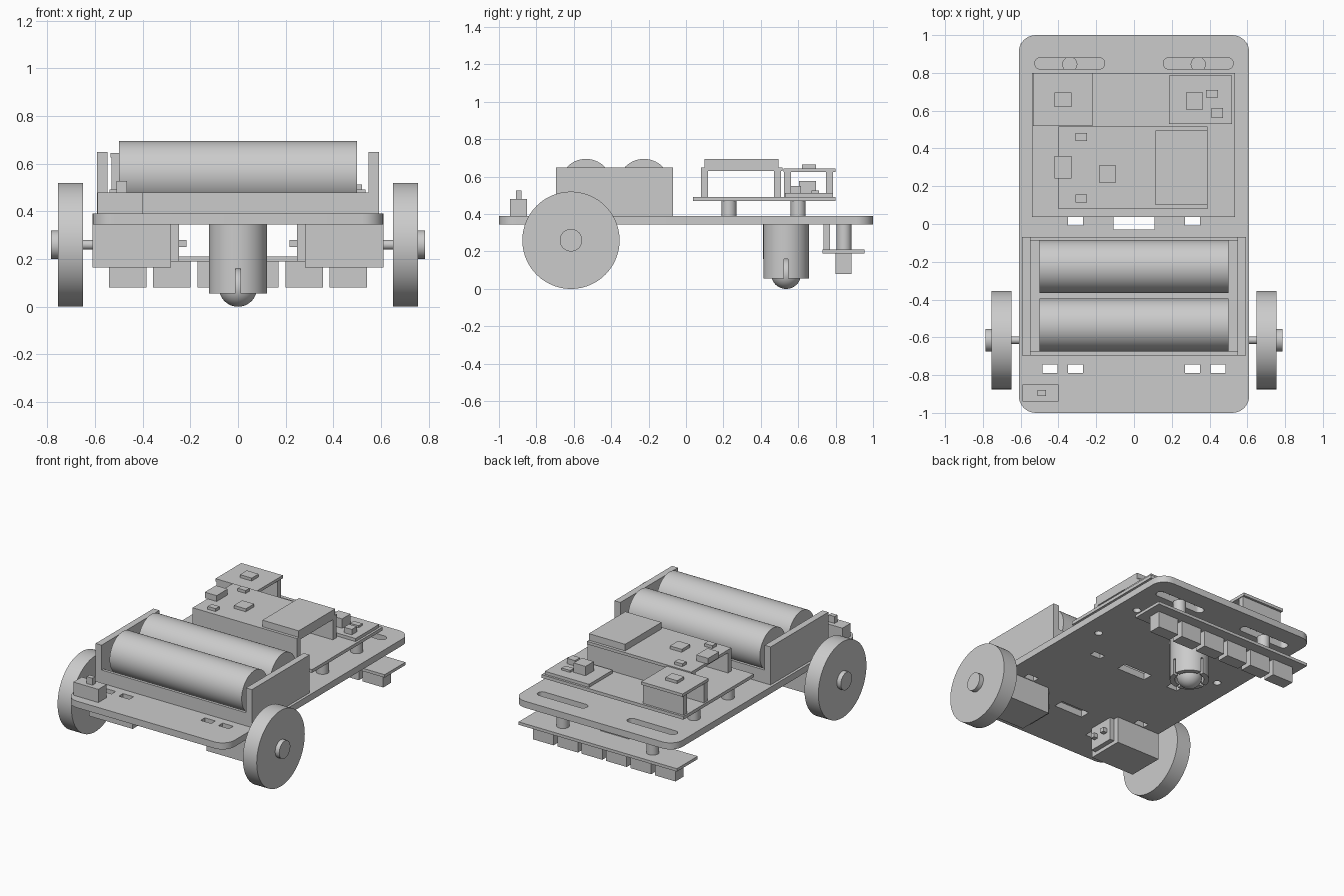
import bpy
import bmesh
from math import sin, cos, pi, radians
from mathutils import Matrix

if "Cube" in bpy.data.objects:
    bpy.data.objects.remove(bpy.data.objects["Cube"], do_unlink=True)

grey = bpy.data.materials.new("plain_grey")
grey.use_nodes = True
GREY = (0.6, 0.6, 0.6, 1)
grey.diffuse_color = GREY
grey.node_tree.nodes["Principled BSDF"].inputs["Base Color"].default_value = GREY


def finish(name, bm, smooth=False):
    me = bpy.data.meshes.new(name)
    bm.to_mesh(me)
    bm.free()
    me.materials.append(grey)
    ob = bpy.data.objects.new(name, me)
    bpy.context.collection.objects.link(ob)
    if smooth:
        bpy.ops.object.select_all(action='DESELECT')
        ob.select_set(True)
        bpy.context.view_layer.objects.active = ob
        bpy.ops.object.shade_smooth_by_angle(angle=radians(30))
    return ob


def box(name, x0, x1, y0, y1, z0, z1):
    bm = bmesh.new()
    m = Matrix.Translation(((x0 + x1) / 2, (y0 + y1) / 2, (z0 + z1) / 2))
    m = m @ Matrix.Diagonal((abs(x1 - x0), y1 - y0, z1 - z0, 1))
    bmesh.ops.create_cube(bm, size=1, matrix=m)
    return finish(name, bm)


def cylinder(name, centre, r, length, axis='Z', sides=64):
    bm = bmesh.new()
    m = Matrix.Translation(centre)
    if axis == 'X':
        m = m @ Matrix.Rotation(pi / 2, 4, 'Y')
    bmesh.ops.create_cone(bm, cap_ends=True, segments=sides, radius1=r,
                          radius2=r, depth=length, matrix=m)
    return finish(name, bm, True)


def arc(cx, cy, r, a0, a1, n):
    return [(cx + r * cos(a0 + (a1 - a0) * i / n),
             cy + r * sin(a0 + (a1 - a0) * i / n)) for i in range(n + 1)]


def rounded(cx, cy, w, h, r, n=8):
    """Outline of a rectangle with round corners."""
    pts = []
    for k, (sx, sy) in enumerate([(1, 1), (-1, 1), (-1, -1), (1, -1)]):
        pts += arc(cx + sx * (w / 2 - r), cy + sy * (h / 2 - r), r,
                   k * pi / 2, (k + 1) * pi / 2, n)
    return pts


def rect(cx, cy, w, h):
    return [(cx + sx * w / 2, cy + sy * h / 2)
            for sx, sy in [(1, 1), (-1, 1), (-1, -1), (1, -1)]]


def plate(name, outlines, z0, z1):
    """Extruded flat shape; outlines after the first are holes."""
    cu = bpy.data.curves.new(name, 'CURVE')
    cu.dimensions = '2D'
    cu.fill_mode = 'BOTH'
    cu.extrude = (z1 - z0) / 2
    for pts in outlines:
        sp = cu.splines.new('POLY')
        sp.points.add(len(pts) - 1)
        for p, (x, y) in zip(sp.points, pts):
            p.co = (x, y, 0, 1)
        sp.use_cyclic_u = True
    tmp = bpy.data.objects.new(name + "_outline", cu)
    bpy.context.collection.objects.link(tmp)
    dg = bpy.context.evaluated_depsgraph_get()
    me = bpy.data.meshes.new_from_object(tmp.evaluated_get(dg))
    bm = bmesh.new()
    bm.from_mesh(me)
    bpy.data.objects.remove(tmp, do_unlink=True)
    bpy.data.meshes.remove(me)
    bmesh.ops.remove_doubles(bm, verts=bm.verts, dist=0.0005)
    bmesh.ops.translate(bm, verts=bm.verts, vec=(0, 0, (z0 + z1) / 2))
    bmesh.ops.recalc_face_normals(bm, faces=bm.faces)
    return finish(name, bm, True)


# Chassis plate with slots, windows and screw holes
holes = [rect(0, 0.005, 0.215, 0.07), rect(0, -0.6, 0.215, 0.07)]
for s in (-1, 1):
    holes.append(rounded(s * 0.34, 0.85, 0.37, 0.06, 0.029))
    holes += [rect(s * 0.31, 0.015, 0.08, 0.045), rect(s * 0.31, -0.767, 0.08, 0.045),
              rect(s * 0.445, -0.767, 0.08, 0.045), rect(s * 0.445, -0.463, 0.08, 0.045)]
    holes += [arc(s * 0.48, y, 0.025, 0, 2 * pi * 15 / 16, 15) for y in (0.23, 0.6)]
plate("chassis_plate", [rounded(0, 0, 1.22, 2, 0.09)] + holes, 0.345, 0.39)

# Drive wheels and motors
for s, side in ((1, "left"), (-1, "right")):
    cylinder(side + "_wheel", (s * 0.702, -0.615, 0.26), 0.26, 0.105, 'X', 96)
    cylinder(side + "_hub", (s * 0.735, -0.615, 0.26), 0.06, 0.1, 'X', 48)
    cylinder(side + "_axle", (s * 0.63, -0.615, 0.26), 0.02, 0.08, 'X', 24)
    box(side + "_motor", s * 0.28, s * 0.61, -0.74, -0.49, 0.165, 0.345)
    box(side + "_motor_cap", s * 0.247, s * 0.28, -0.705, -0.525, 0.19, 0.345)
    for y in (-0.66, -0.57):
        box(side + "_motor_terminal", s * 0.217, s * 0.247, y - 0.015, y + 0.015, 0.25, 0.28)

# Battery holder with two cells
box("holder_floor", -0.59, 0.59, -0.695, -0.07, 0.39, 0.415)
for y in (-0.695, -0.09):
    box("holder_side", -0.55, 0.55, y, y + 0.02, 0.415, 0.48)
for s in (-1, 1):
    box("holder_end", s * 0.547, s * 0.592, -0.695, -0.07, 0.39, 0.65)
for y in (-0.535, -0.225):
    cylinder("battery_cell", (0, y, 0.555), 0.14, 1.0, 'X', 96)

# Power switch
box("switch_body", -0.59, -0.4, -0.94, -0.85, 0.39, 0.48)
box("switch_lever", -0.51, -0.465, -0.91, -0.88, 0.48, 0.527)

# Main circuit board on standoffs
box("main_board", -0.54, 0.535, 0.037, 0.8, 0.47, 0.492)
for s in (-1, 1):
    for y in (0.23, 0.6):
        cylinder("standoff", (s * 0.48, y, 0.43), 0.04, 0.08, 'Z', 32)

# Controller board on headers
box("controller_board", -0.4, 0.39, 0.08, 0.515, 0.63, 0.65)
for y in (0.08, 0.47):
    box("controller_header", -0.4, 0.39, y, y + 0.037, 0.492, 0.63)
box("controller_display", 0.115, 0.39, 0.1, 0.495, 0.65, 0.695)
box("controller_port", -0.42, -0.33, 0.24, 0.36, 0.65, 0.69)
box("controller_chip", -0.185, -0.095, 0.22, 0.31, 0.65, 0.67)
for y in (0.115, 0.44):
    box("controller_button", -0.31, -0.25, y, y + 0.042, 0.65, 0.67)

# Small raised board on headers
box("radio_board", -0.535, -0.22, 0.52, 0.8, 0.625, 0.645)
for y in (0.525, 0.748):
    box("radio_header", -0.53, -0.225, y, y + 0.037, 0.492, 0.625)
box("radio_chip", -0.42, -0.33, 0.62, 0.695, 0.645, 0.665)

# Small low board with components
box("power_board", 0.185, 0.52, 0.53, 0.785, 0.492, 0.513)
box("power_coil", 0.275, 0.365, 0.605, 0.695, 0.513, 0.577)
box("power_chip", 0.38, 0.445, 0.67, 0.71, 0.513, 0.527)
box("power_trimmer", 0.41, 0.47, 0.56, 0.615, 0.513, 0.55)

# Line sensor bar under the rear edge
box("sensor_board", -0.6, 0.6, 0.73, 0.955, 0.19, 0.21)
for i in range(6):
    x = (i - 2.5) * 0.185
    box("line_sensor", x - 0.078, x + 0.078, 0.8, 0.885, 0.08, 0.19)
for s in (-1, 1):
    cylinder("sensor_post", (s * 0.34, 0.845, 0.277), 0.04, 0.136, 'Z', 32)
box("sensor_header", -0.11, 0.11, 0.735, 0.77, 0.21, 0.345)

# Ball caster: solid top, slotted skirt, ball
CY = 0.535
cylinder("caster_body", (0, CY, 0.2525), 0.122, 0.185, 'Z', 64)
for k in range(4):
    a = k * pi / 2
    outline = (arc(0, CY, 0.122, a + 0.08, a + pi / 2 - 0.08, 16)
               + arc(0, CY, 0.09, a + pi / 2 - 0.11, a + 0.11, 16))
    plate("caster_skirt", [outline], 0.055, 0.16)
bm = bmesh.new()
bmesh.ops.create_uvsphere(bm, u_segments=48, v_segments=24, radius=0.08,
                          matrix=Matrix.Translation((0, CY, 0.08)))
finish("caster_ball", bm, True)
